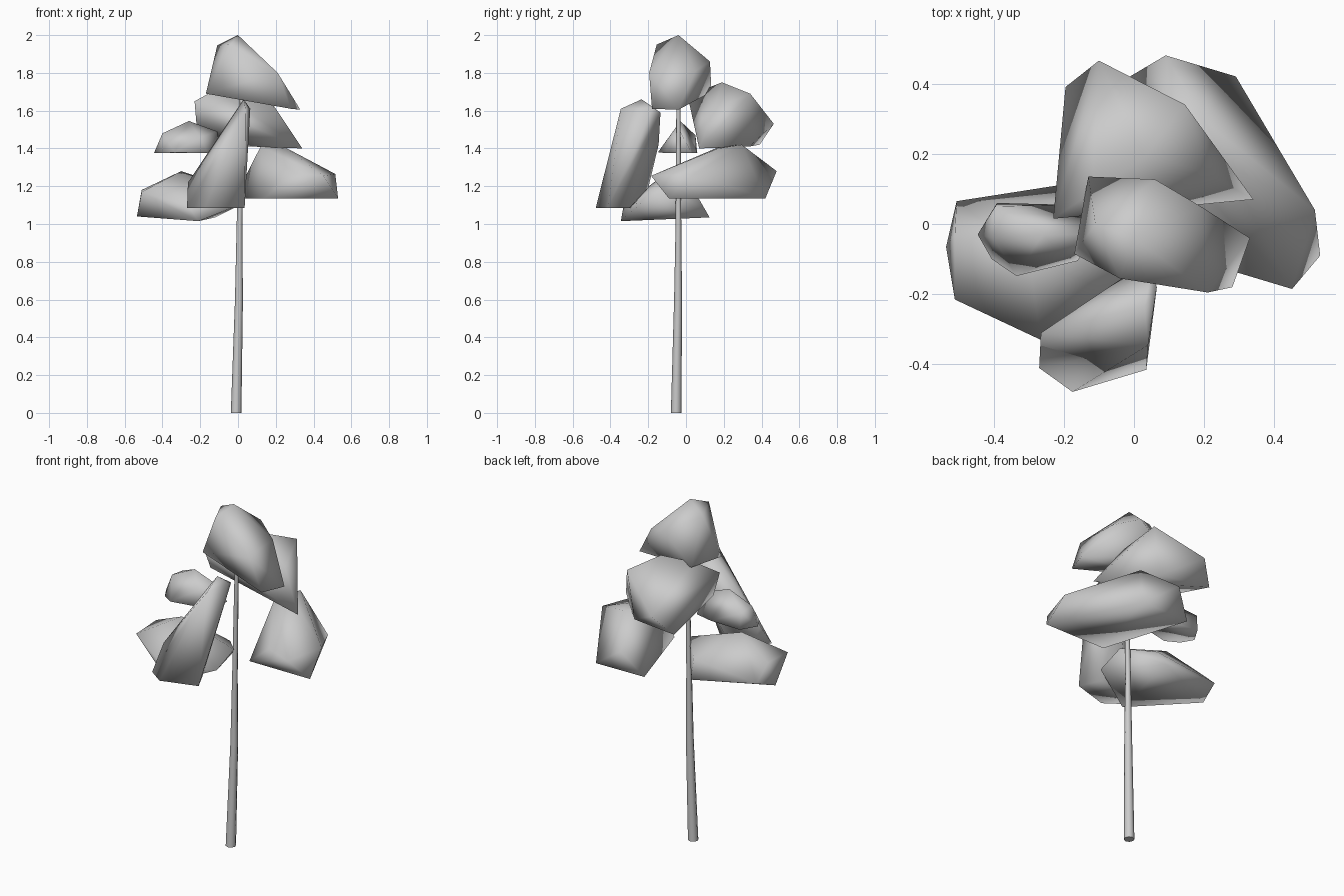
import bpy, bmesh, math


def add_object(name, bm, angle):
    bmesh.ops.recalc_face_normals(bm, faces=bm.faces[:])
    mesh = bpy.data.meshes.new(name)
    bm.to_mesh(mesh)
    bm.free()
    obj = bpy.data.objects.new(name, mesh)
    bpy.context.collection.objects.link(obj)
    bpy.ops.object.select_all(action='DESELECT')
    obj.select_set(True)
    bpy.context.view_layer.objects.active = obj
    bpy.ops.object.shade_smooth_by_angle(angle=math.radians(angle))
    return obj


def foliage(name, corners):
    """Soft-shaded leaf clump: convex skin stretched over a few corners."""
    bm = bmesh.new()
    for c in corners:
        bm.verts.new(c)
    res = bmesh.ops.convex_hull(bm, input=bm.verts[:])
    loose = {v for v in res["geom_interior"] if isinstance(v, bmesh.types.BMVert)}
    bmesh.ops.delete(bm, geom=list(loose), context='VERTS')
    bmesh.ops.dissolve_limit(bm, angle_limit=math.radians(4),
                             verts=bm.verts[:], edges=bm.edges[:])
    add_object(name, bm, 120)


def trunk(name, stations, sides=8):
    """Tapered, slightly bent stem through (x, y, z, radius) stations."""
    bm = bmesh.new()
    rings = []
    for x, y, z, r in stations:
        rings.append([bm.verts.new((x + r * math.cos(math.tau * i / sides),
                                    y + r * math.sin(math.tau * i / sides), z))
                      for i in range(sides)])
    for a, b in zip(rings, rings[1:]):
        for i in range(sides):
            j = (i + 1) % sides
            bm.faces.new((a[i], a[j], b[j], b[i]))
    bm.faces.new(rings[0][::-1])
    bm.faces.new(rings[-1])
    add_object(name, bm, 50)


# Stem
trunk("trunk", [(-0.01, -0.052, 0, 0.028), (0.005, -0.042, 0.6, 0.021),
                (0.008, -0.04, 1.0, 0.015), (0.02, -0.04, 1.66, 0.011)])

# Crown top
foliage("foliage_top", [
    (-0.17, -0.085, 1.69), (-0.13, 0.135, 1.70), (0.33, -0.04, 1.605),
    (0.28, -0.18, 1.61), (0.21, -0.195, 1.80), (0.06, 0.127, 1.86),
    (0.19, 0.05, 1.81), (-0.04, -0.155, 1.95), (0, -0.04, 2.0),
    (-0.11, 0.0, 1.945)])

# Upper back clump
foliage("foliage_upper_back", [
    (0.34, 0.07, 1.40), (-0.23, 0.015, 1.65), (-0.22, 0.06, 1.53),
    (-0.195, 0.39, 1.42), (-0.10, 0.465, 1.53), (0.145, 0.34, 1.69),
    (0.10, 0.335, 1.41), (0.03, 0.19, 1.75), (0.2, 0.15, 1.61),
    (-0.12, 0.09, 1.71)])

# Small left clump
foliage("foliage_small_left", [
    (-0.445, -0.03, 1.375), (-0.405, -0.10, 1.375), (-0.39, 0.06, 1.375),
    (-0.395, 0.05, 1.47), (-0.40, -0.04, 1.48), (-0.335, -0.148, 1.38),
    (-0.26, -0.03, 1.545), (-0.16, -0.105, 1.375), (-0.20, 0.055, 1.375),
    (-0.11, -0.03, 1.49), (-0.09, 0.03, 1.375), (-0.2, -0.09, 1.46)])

# Lower left clump
foliage("foliage_lower_left", [
    (-0.535, -0.065, 1.04), (-0.505, 0.065, 1.09), (-0.51, -0.215, 1.17),
    (-0.51, -0.03, 1.18), (-0.30, -0.09, 1.28), (-0.12, 0.125, 1.035),
    (-0.21, -0.345, 1.015), (-0.265, -0.33, 1.10), (0.03, -0.24, 1.11),
    (-0.10, 0.07, 1.13), (0.03, -0.08, 1.17)])

# Right clump
foliage("foliage_right", [
    (0.53, -0.09, 1.135), (0.515, 0.04, 1.265), (0.45, -0.185, 1.255),
    (0.30, -0.14, 1.27), (0.29, 0.42, 1.135), (0.09, 0.48, 1.28),
    (-0.02, 0.415, 1.135), (0.2, 0.295, 1.42), (0.12, 0.18, 1.41),
    (0.137, -0.09, 1.135), (0.26, 0.17, 1.40)])

# Tall front clump
foliage("foliage_front", [
    (-0.27, -0.41, 1.085), (-0.265, -0.31, 1.22), (-0.175, -0.478, 1.085),
    (0.035, -0.415, 1.085), (0.03, -0.235, 1.66), (0.065, -0.18, 1.61),
    (0.04, -0.345, 1.61), (0.05, -0.135, 1.59), (-0.02, -0.145, 1.42),
    (-0.10, -0.20, 1.19), (-0.22, -0.29, 1.085), (-0.02, -0.30, 1.085)])
